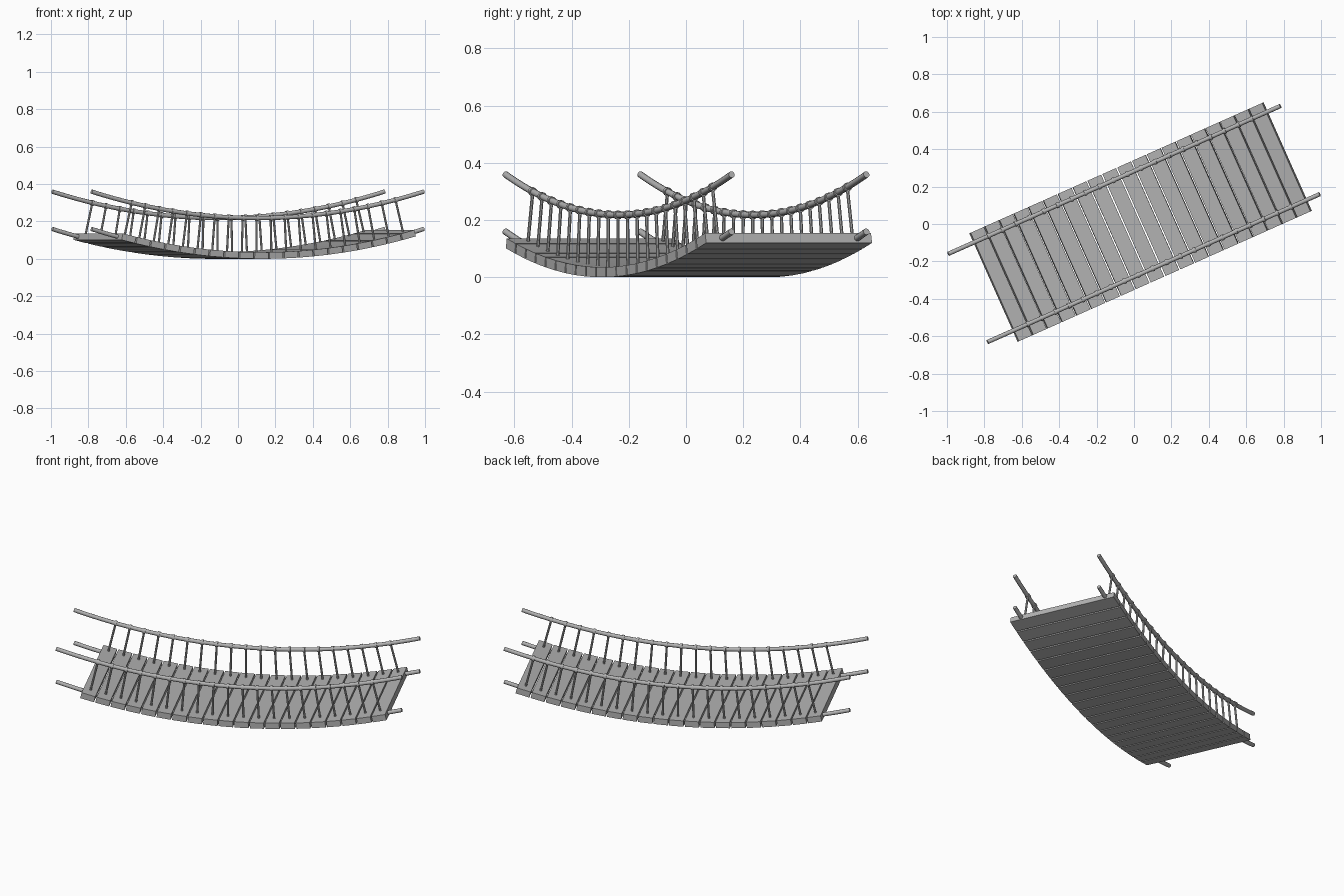
import bpy, bmesh, math
from mathutils import Matrix, Vector

cube = bpy.data.objects.get("Cube")
if cube:
    bpy.data.objects.remove(cube, do_unlink=True)

TURN = Matrix.Rotation(math.radians(24), 4, 'Z')   # bridge runs diagonally
SAG = 0.15            # parabola of the hanging bridge
THICK = 0.035
RAIL_V = 0.258        # sideways position of the ropes
RAIL_H = 0.2          # handrail height above the deck
ROPE_R = 0.0115
PLANKS = 20
S0, S1 = -0.833, 0.908   # deck ends, measured along the curve
PITCH = (S1 - S0) / PLANKS

grey = bpy.data.materials.new("weathered grey")
grey.use_nodes = True
color = (0.45, 0.45, 0.45, 1)
grey.diffuse_color = color
grey.node_tree.nodes["Principled BSDF"].inputs["Base Color"].default_value = color


def height(u):
    return THICK / 2 + SAG * u * u


def slope(u):
    return 2 * SAG * u


def tilt(u):
    """Rotation that follows the curve at u."""
    return Matrix.Rotation(-math.atan(slope(u)), 4, 'Y')


def finish(name, bm, smooth):
    mesh = bpy.data.meshes.new(name)
    bm.to_mesh(mesh)
    bm.free()
    mesh.materials.append(grey)
    obj = bpy.data.objects.new(name, mesh)
    bpy.context.collection.objects.link(obj)
    obj.matrix_world = TURN
    if smooth:
        bpy.ops.object.select_all(action='DESELECT')
        obj.select_set(True)
        bpy.context.view_layer.objects.active = obj
        bpy.ops.object.shade_smooth_by_angle(angle=math.radians(40))
    return obj


def cylinder(bm, a, b, radius, sides):
    axis = b - a
    turn = axis.to_track_quat('Z', 'Y').to_matrix().to_4x4()
    bmesh.ops.create_cone(bm, cap_ends=True, segments=sides, radius1=radius,
                          radius2=radius, depth=axis.length,
                          matrix=Matrix.Translation((a + b) / 2) @ turn)


def rope(name, v, lift, sides=12, steps=40, end=0.972):
    """Sweep a round section along the sagging curve."""
    bm = bmesh.new()
    rings = []
    for i in range(steps + 1):
        u = -end + 2 * end * i / steps
        frame = Matrix.Translation((u, v, height(u) + lift)) @ tilt(u)
        rings.append([bm.verts.new(frame @ Vector((0, ROPE_R * math.cos(t), ROPE_R * math.sin(t))))
                      for t in (2 * math.pi * k / sides for k in range(sides))])
    for r, q in zip(rings, rings[1:]):
        for k in range(sides):
            n = (k + 1) % sides
            bm.faces.new((r[k], r[n], q[n], q[k]))
    bm.faces.new(rings[0])
    bm.faces.new(rings[-1])
    bmesh.ops.recalc_face_normals(bm, faces=bm.faces)
    finish(name, bm, True)


# Stations evenly spaced along the curve
stations = []
for i in range(PLANKS):
    s = S0 + PITCH * (i + 0.5)
    stations.append(s - (2 * SAG) ** 2 * s ** 3 / 6)

# Deck planks
bm = bmesh.new()
for u in stations:
    size = Matrix.Diagonal((PITCH - 0.008, 0.635, THICK, 1))
    bmesh.ops.create_cube(bm, size=1, matrix=Matrix.Translation((u, -0.005, height(u))) @ tilt(u) @ size)
finish("deck_planks", bm, False)

for side, v in (("left", RAIL_V), ("right", -RAIL_V)):
    # Deck rope and handrail rope
    rope(side + "_deck_rope", v, 0)
    rope(side + "_handrail_rope", v, RAIL_H)

    # Upright cords, square to the deck, with a knot around the handrail
    cords, knots = bmesh.new(), bmesh.new()
    for u in stations:
        rise = RAIL_H / (1 + slope(u) ** 2)
        foot = Vector((u, v, height(u)))
        top = foot + Vector((-slope(u) * rise, 0, rise))
        cylinder(cords, foot, top, 0.0062, 8)
        along = Vector((1, 0, slope(top.x))).normalized() * 0.0065
        cylinder(knots, top - along, top + along, 0.0155, 12)
    finish(side + "_upright_cords", cords, True)
    finish(side + "_handrail_knots", knots, True)
